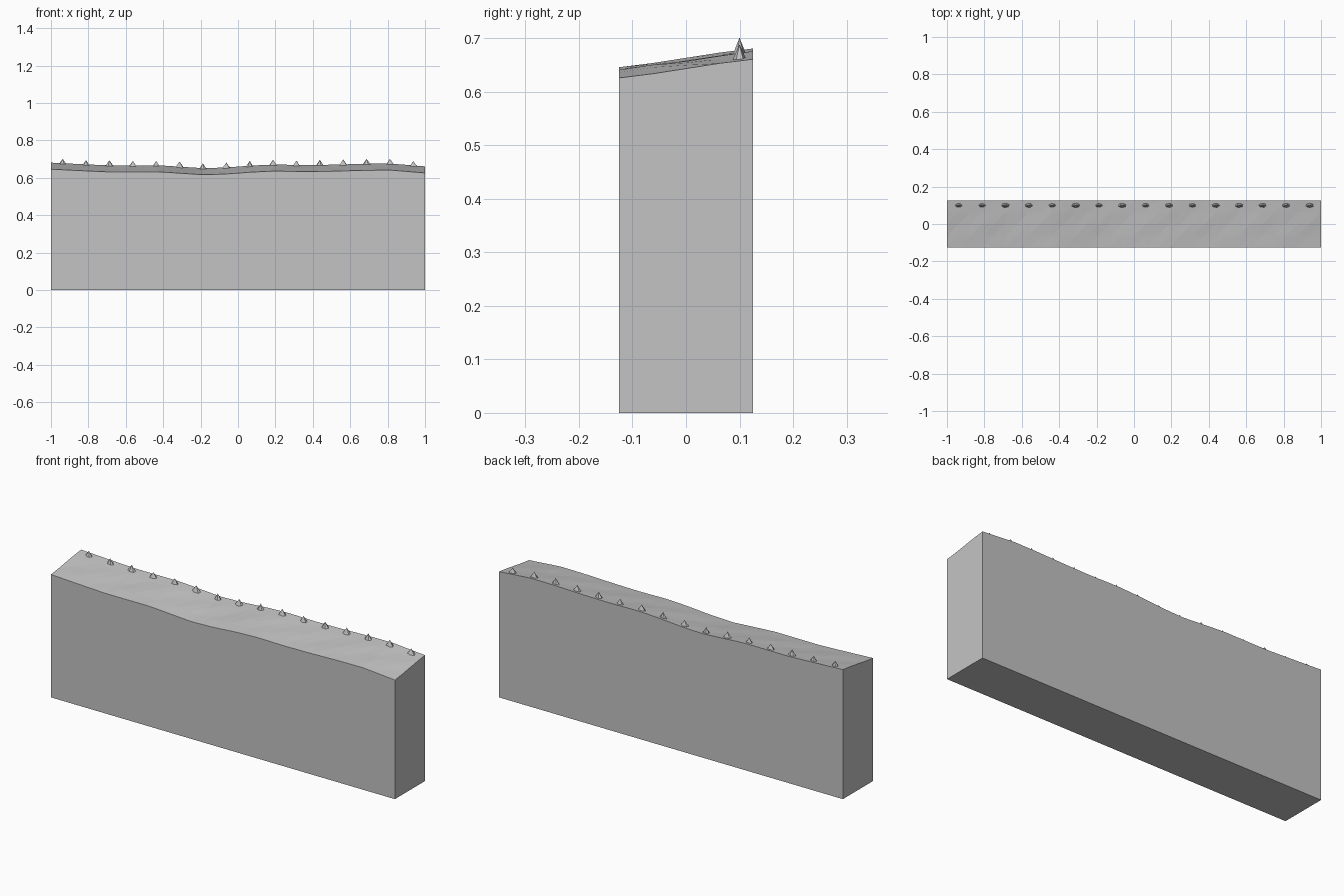
import bpy, bmesh, math, random
from mathutils import Matrix, Vector

if "Cube" in bpy.data.objects:
    bpy.data.objects.remove(bpy.data.objects["Cube"])

random.seed(4)

stone = bpy.data.materials.new("stone_grey")
stone.diffuse_color = (0.55, 0.55, 0.55, 1)
stone.use_nodes = True
stone.node_tree.nodes["Principled BSDF"].inputs["Base Color"].default_value = stone.diffuse_color

# Height of the front top edge along x
RIDGE = [(-1, .646), (-.84, .638), (-.68, .631), (-.42, .632), (-.32, .625),
         (-.18, .616), (-.05, .621), (.08, .631), (.2, .636), (.35, .633),
         (.5, .635), (.68, .640), (.82, .641), (.9, .634), (1, .626)]


def top_z(x, y):
    """Height of the undulating top, rising towards the back."""
    z = RIDGE[-1][1]
    for (x0, z0), (x1, z1) in zip(RIDGE, RIDGE[1:]):
        if x <= x1:
            z = z0 + (z1 - z0) * (x - x0) / (x1 - x0)
            break
    t = (y + 0.125) / 0.25
    ripple = 0.0015 * math.sin(22 * (x - 1.4 * y)) * math.sin(math.pi * t)
    return z + 0.035 * t + ripple


def add_object(name, bm):
    bmesh.ops.recalc_face_normals(bm, faces=bm.faces[:])
    mesh = bpy.data.meshes.new(name)
    bm.to_mesh(mesh)
    bm.free()
    mesh.materials.append(stone)
    ob = bpy.data.objects.new(name, mesh)
    bpy.context.collection.objects.link(ob)
    return ob


# Wall block: gridded wavy top, plain sides and base
NX, NY = 32, 4
bm = bmesh.new()
grid = []
for i in range(NX + 1):
    x = -1 + 2 * i / NX
    ys = [-0.125 + 0.25 * j / NY for j in range(NY + 1)]
    grid.append([bm.verts.new((x, y, top_z(x, y))) for y in ys])
for i in range(NX):
    for j in range(NY):
        a, b, c, d = grid[i][j], grid[i+1][j], grid[i+1][j+1], grid[i][j+1]
        bm.faces.new((a, b, c))
        bm.faces.new((a, c, d))
rim = [e for e in bm.edges if e.is_boundary]
walls = bmesh.ops.extrude_edge_only(bm, edges=rim)["geom"]
for v in walls:
    if isinstance(v, bmesh.types.BMVert):
        v.co.z = 0
bmesh.ops.holes_fill(bm, edges=[e for e in bm.edges if e.is_boundary], sides=0)
add_object("wall_block", bm)

# Row of small pointed studs along the back edge
bm = bmesh.new()
for i in range(16):
    x, y = -0.9375 + 0.125 * i, 0.1
    h = random.uniform(0.028, 0.034)
    s = random.uniform(0.9, 1.1)
    place = (Matrix.Translation(Vector((x, y, top_z(x, y) - 0.003 + h / 2)))
             @ Matrix.Diagonal((s, 0.55 * s, 1, 1))
             @ Matrix.Rotation(random.uniform(0, 1), 4, 'Z'))
    bmesh.ops.create_cone(bm, cap_ends=True, segments=6, radius1=0.023,
                          radius2=0, depth=h, matrix=place)
add_object("spike_row", bm)
